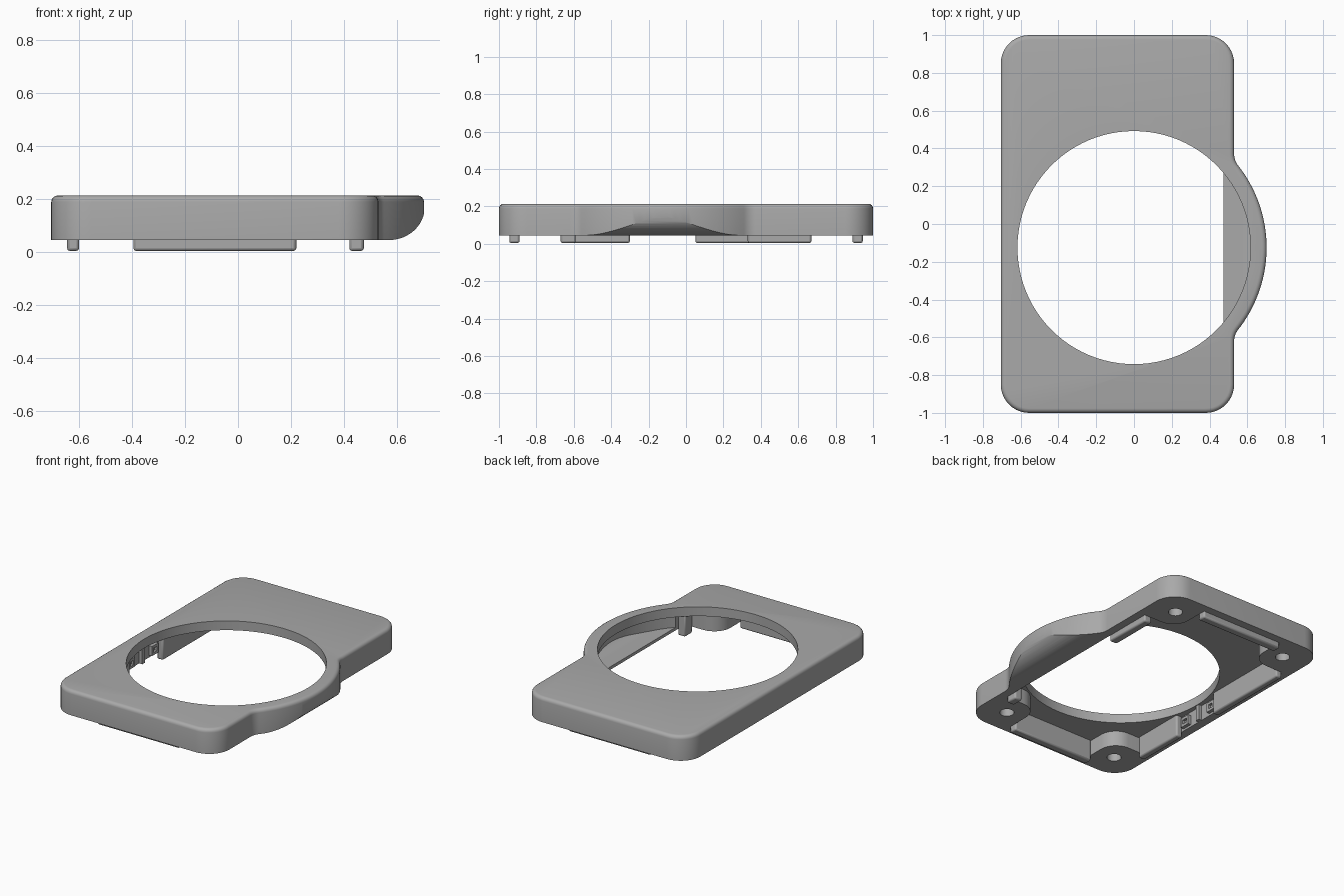
import bpy, bmesh
from math import cos, sin, pi, sqrt, acos, atan2
from mathutils import Vector

if "Cube" in bpy.data.objects:
    bpy.data.objects.remove(bpy.data.objects["Cube"])

grey = bpy.data.materials.new("plain grey")
grey.use_nodes = True
grey.diffuse_color = (0.4, 0.4, 0.4, 1)
grey.node_tree.nodes["Principled BSDF"].inputs["Base Color"].default_value = (0.4, 0.4, 0.4, 1)

BOTTOM, CEILING, TOP = 0.045, 0.15, 0.213
LEFT, RIGHT = -0.705, 0.53
RING_Y = -0.125


def arc(cx, cy, r, a0, a1, n):
    return [(cx + r * cos(a0 + (a1 - a0) * i / n), cy + r * sin(a0 + (a1 - a0) * i / n))
            for i in range(n + 1)]


def fillet(corners, n=8):
    """Round each (x, y, radius) corner of a right-angled outline."""
    out = []
    for i, (x, y, r) in enumerate(corners):
        p = Vector((x, y))
        if r == 0:
            out.append((x, y))
            continue
        a = (Vector(corners[i - 1][:2]) - p).normalized()
        b = (Vector(corners[(i + 1) % len(corners)][:2]) - p).normalized()
        c = p + (a + b) * r
        for k in range(n + 1):
            t = k / n * pi / 2
            q = c - b * r * cos(t) - a * r * sin(t)
            out.append((q.x, q.y))
    return out


def prism(name, pts, lo, hi, axis="z", round_top=0.0):
    """Extrude an outline along z, or an x-z outline along y."""
    bm = bmesh.new()
    put = (lambda u, v, w: (u, v, w)) if axis == "z" else (lambda u, v, w: (u, w, v))
    face = bm.faces.new([bm.verts.new(put(u, v, lo)) for u, v in pts])
    ext = bmesh.ops.extrude_face_region(bm, geom=[face])["geom"]
    shift = put(0, 0, hi - lo)
    bmesh.ops.translate(bm, vec=shift, verts=[e for e in ext if isinstance(e, bmesh.types.BMVert)])
    bmesh.ops.recalc_face_normals(bm, faces=bm.faces[:])
    if round_top:
        rim = [e for e in bm.edges if all(abs(v.co.z - hi) < 1e-5 for v in e.verts)]
        bmesh.ops.bevel(bm, geom=rim, offset=round_top, segments=4, profile=0.5, affect="EDGES")
    mesh = bpy.data.meshes.new(name)
    bm.to_mesh(mesh)
    bm.free()
    mesh.materials.append(grey)
    ob = bpy.data.objects.new(name, mesh)
    bpy.context.collection.objects.link(ob)
    return ob


def rect(x0, x1, y0, y1):
    return [(x0, y0), (x1, y0), (x1, y1), (x0, y1)]


def boolean(target, tool, operation="DIFFERENCE"):
    mod = target.modifiers.new("cut", "BOOLEAN")
    mod.operation, mod.solver, mod.object = operation, "EXACT", tool
    bpy.context.view_layer.objects.active = target
    bpy.ops.object.modifier_apply(modifier=mod.name)
    bpy.data.objects.remove(tool)


# Outer shell outline: rounded rectangle with a blended circular bulge
R, BLEND = 0.702, 0.1
fx = RIGHT + BLEND
fy = sqrt((R + BLEND) ** 2 - fx ** 2)
ang = atan2(fy, fx)
outline = arc(LEFT + 0.15, -0.85, 0.15, pi, 1.5 * pi, 10)
outline += arc(RIGHT - 0.15, -0.85, 0.15, -pi / 2, 0, 10)
outline += arc(fx, RING_Y - fy, BLEND, pi, pi - ang, 8)
outline += arc(0, RING_Y, R, -ang, ang, 40)[1:-1]
outline += arc(fx, RING_Y + fy, BLEND, pi + ang, pi, 8)
outline += arc(RIGHT - 0.15, 0.85, 0.15, 0, pi / 2, 10)
outline += arc(LEFT + 0.15, 0.85, 0.15, pi / 2, pi, 10)
body = prism("cover_body", outline, BOTTOM, TOP, round_top=0.024)


# Curved underside of the bulge
def scoop(lift):
    return [(0.57 + 0.135 * sin(t * pi / 24), BOTTOM + lift + 0.125 * (1 - cos(t * pi / 24)))
            for t in range(13)]


under = scoop(0)
boolean(body, prism("scoop", [(0.57, -0.1)] + under + [(0.8, under[-1][1]), (0.8, -0.1)],
                    -1.2, 1.2, "y"))

# Cavity with the four corner posts left standing
xa, xb, ya = -0.645, 0.475, 0.945
pa, pb, py = -0.395, 0.22, 0.67
cavity = fillet([(pa, -ya, 0), (pb, -ya, 0), (pb, -py, 0.12), (xb, -py, 0),
                 (xb, py, 0), (pb, py, 0.12), (pb, ya, 0), (pa, ya, 0),
                 (pa, py, 0.12), (xa, py, 0), (xa, -py, 0), (pa, -py, 0.12)])
boolean(body, prism("cavity", cavity, -0.1, CEILING))

# Hollow inside the bulge, leaving a thin floor
hollow = prism("hollow", arc(0, RING_Y, 0.65, 0, 2 * pi, 96)[:-1], 0, CEILING)
floor = scoop(0.02)
keep = [(0.44, floor[0][1])] + floor + [(0.8, floor[-1][1]), (0.8, 0.3), (0.44, 0.3)]
boolean(hollow, prism("keep", keep, -1, 1, "y"), "INTERSECT")
boolean(body, hollow)

# Large round opening and blind screw holes
boolean(body, prism("opening", arc(0, RING_Y, 0.617, 0, 2 * pi, 96)[:-1], 0.12, 0.4))
for x in (-0.525, 0.35):
    for y in (-0.82, 0.82):
        boolean(body, prism("screw_hole", arc(x, y, 0.045, 0, 2 * pi, 24)[:-1], -0.1, 0.14))

# Locating lips hanging below the walls
parts = [body]
lips = {"front_lip": (pa, pb, -ya, -0.89), "back_lip": (pa, pb, 0.89, ya),
        "left_back_lip": (0.42, xb, 0.33, py), "left_front_lip": (0.42, xb, -py, -0.59),
        "right_front_lip": (xa, -0.6, -py, -0.3), "right_back_lip": (xa, -0.6, 0.05, py)}
for name, box in lips.items():
    lip = prism(name, rect(*box), 0.004, CEILING + 0.01)
    bev = lip.modifiers.new("soft edges", "BEVEL")
    bev.width, bev.segments = 0.01, 2
    parts.append(lip)

# Small rib and two framed catches on the right wall
parts.append(prism("wall_rib", rect(xa - 0.01, -0.622, -0.14, -0.11), BOTTOM, CEILING + 0.01))
for y in (-0.25, 0.0):
    catch = prism("wall_catch", rect(xa - 0.01, -0.622, y - 0.035, y + 0.035), 0.06, 0.125)
    boolean(catch, prism("window", rect(-0.64, -0.5, y - 0.018, y + 0.018), 0.078, 0.107))
    parts.append(catch)

# Smooth shading with crisp edges
bpy.ops.object.select_all(action="DESELECT")
for ob in parts:
    ob.select_set(True)
bpy.context.view_layer.objects.active = body
bpy.ops.object.shade_smooth_by_angle(angle=pi / 6)
